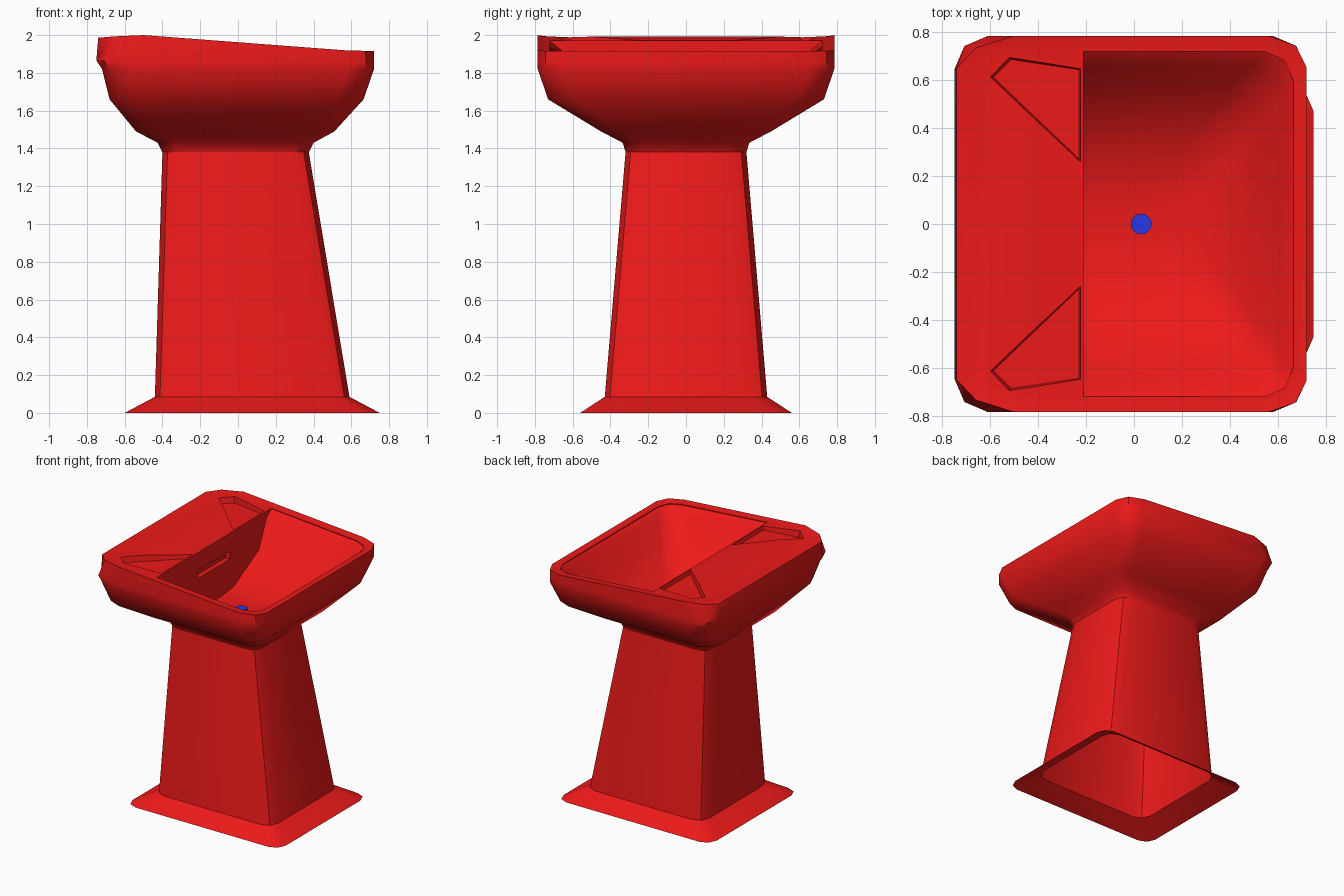
import bpy, bmesh

if "Cube" in bpy.data.objects:
    bpy.data.objects.remove(bpy.data.objects["Cube"])


def material(name, color):
    m = bpy.data.materials.new(name)
    m.diffuse_color = color
    m.use_nodes = True
    m.node_tree.nodes["Principled BSDF"].inputs["Base Color"].default_value = m.diffuse_color
    return m


RED = material("red_ceramic", (0.85, 0.01, 0.01, 1))
BLUE = material("blue_drain", (0.02, 0.04, 0.8, 1))


def rim_z(x):
    # height of the sloping rim along x
    pts = [(-0.75, 1.985), (-0.58, 2.0), (-0.46, 2.0), (0.56, 1.92), (0.76, 1.914)]
    for (a, za), (b, zb) in zip(pts, pts[1:]):
        if x <= b:
            return za + (zb - za) * (x - a) / (b - a)
    return pts[-1][1]


def corner(x, y, c, s):
    # three-point rounded corner, listed from end to side
    return [(x, -(y - c)), (x - s * 0.3 * c, -(y - 0.3 * c)), (x - s * c, -y)]


def ring(x0, x1, y, c, z, back=True):
    # mirrored ring; z is a number or a function of x
    half = corner(x0, y, c, -1) if back else [(x0, -y)]
    half += corner(x1, y, c, 1)[::-1]
    h = z if callable(z) else (lambda x: z)
    pts = [(px, py, h(px)) for px, py in half]
    return pts + [(px, -py, pz) for px, py, pz in reversed(pts)]


def loft(name, rings, cap=True, mat=RED):
    bm = bmesh.new()
    loops = [[bm.verts.new(p) for p in r] for r in rings]
    n = len(loops[0])
    for a, b in zip(loops, loops[1:]):
        for i in range(n):
            j = (i + 1) % n
            bm.faces.new((a[i], a[j], b[j], b[i]))
    if cap:
        for l in (loops[0], loops[-1]):
            for i in range(n // 2 - 1):
                bm.faces.new((l[i], l[i + 1], l[n - 2 - i], l[n - 1 - i]))
    bmesh.ops.recalc_face_normals(bm, faces=bm.faces)
    me = bpy.data.meshes.new(name)
    bm.to_mesh(me)
    bm.free()
    me.materials.append(mat)
    ob = bpy.data.objects.new(name, me)
    bpy.context.collection.objects.link(ob)
    return ob


def smooth(ob, angle):
    bpy.ops.object.select_all(action='DESELECT')
    ob.select_set(True)
    bpy.context.view_layer.objects.active = ob
    bpy.ops.object.shade_smooth_by_angle(angle=angle)


def cut(ob, cutter):
    bpy.context.view_layer.objects.active = ob
    m = ob.modifiers.new("cut", 'BOOLEAN')
    m.operation, m.solver, m.object = 'DIFFERENCE', 'EXACT', cutter
    bpy.ops.object.modifier_apply(modifier=m.name)
    bpy.data.objects.remove(cutter)


# hollow pedestal with flared foot
pedestal = loft("pedestal", [
    ring(-0.60, 0.75, 0.56, 0.09, 0.0),
    ring(-0.44, 0.59, 0.43, 0.09, 0.085),
    ring(-0.40, 0.375, 0.32, 0.09, 1.38)], cap=False)

# basin body, rim and deck
top = [(-0.74, -0.65), (-0.66, -0.735), (-0.50, -0.785),
       (0.56, -0.785), (0.675, -0.745), (0.72, -0.655)]


def top_ring(k, drop):
    half = [(x * k, y * k, rim_z(x * k) - drop) for x, y in top]
    return half + [(x, -y, z) for x, y, z in reversed(half)]


basin = loft("basin", [
    ring(-0.40, 0.375, 0.32, 0.09, 1.38),
    ring(-0.425, 0.40, 0.335, 0.09, 1.43),
    ring(-0.54, 0.51, 0.45, 0.11, 1.49),
    ring(-0.68, 0.665, 0.73, 0.14, 1.66),
    ring(-0.72, 0.72, 0.785, 0.14, 1.82),
    ring(-0.75, 0.72, 0.785, 0.14, 1.865),
    top_ring(1.0, 0.0),
    top_ring(0.955, 0.008)])

# bowl hollow, with a vertical wall under the deck edge
cut(basin, loft("bowl_cutter", [
    ring(-0.21, 0.665, 0.72, 0.12, 2.1, False),
    ring(-0.21, 0.665, 0.72, 0.12, lambda x: rim_z(x) - 0.014, False),
    ring(-0.21, 0.62, 0.66, 0.12, lambda x: rim_z(x) - 0.06, False),
    ring(-0.21, 0.53, 0.56, 0.14, 1.70, False),
    ring(-0.21, 0.29, 0.25, 0.12, 1.53, False),
    ring(-0.21, 0.10, 0.08, 0.05, 1.51, False)]))

# overflow slot in the bowl wall
slot = [(-0.25, -0.2), (-0.15, -0.2), (-0.15, 0.2), (-0.25, 0.2)]
cut(basin, loft("slot_cutter", [[(x, y, z) for x, y in slot] for z in (1.765, 1.83)]))

# two soap dish recesses
dish = [(-0.60, 0.615), (-0.217, 0.25), (-0.217, 0.65), (-0.52, 0.695)]
for s in (1, -1):
    floor = [(-0.41 + (x + 0.41) * 0.93, s * (0.57 + (y - 0.57) * 0.93), 1.945) for x, y in dish]
    cut(basin, loft("dish_cutter", [floor, [(x, s * y, 1.99) for x, y in dish],
                                    [(x, s * y, 2.1) for x, y in dish]]))

smooth(pedestal, 0.56)
smooth(basin, 0.75)

# drain disc
bpy.ops.mesh.primitive_cylinder_add(vertices=24, radius=0.043, depth=0.012, location=(0.03, 0, 1.511))
drain = bpy.context.object
drain.name = "drain"
drain.data.materials.append(BLUE)
